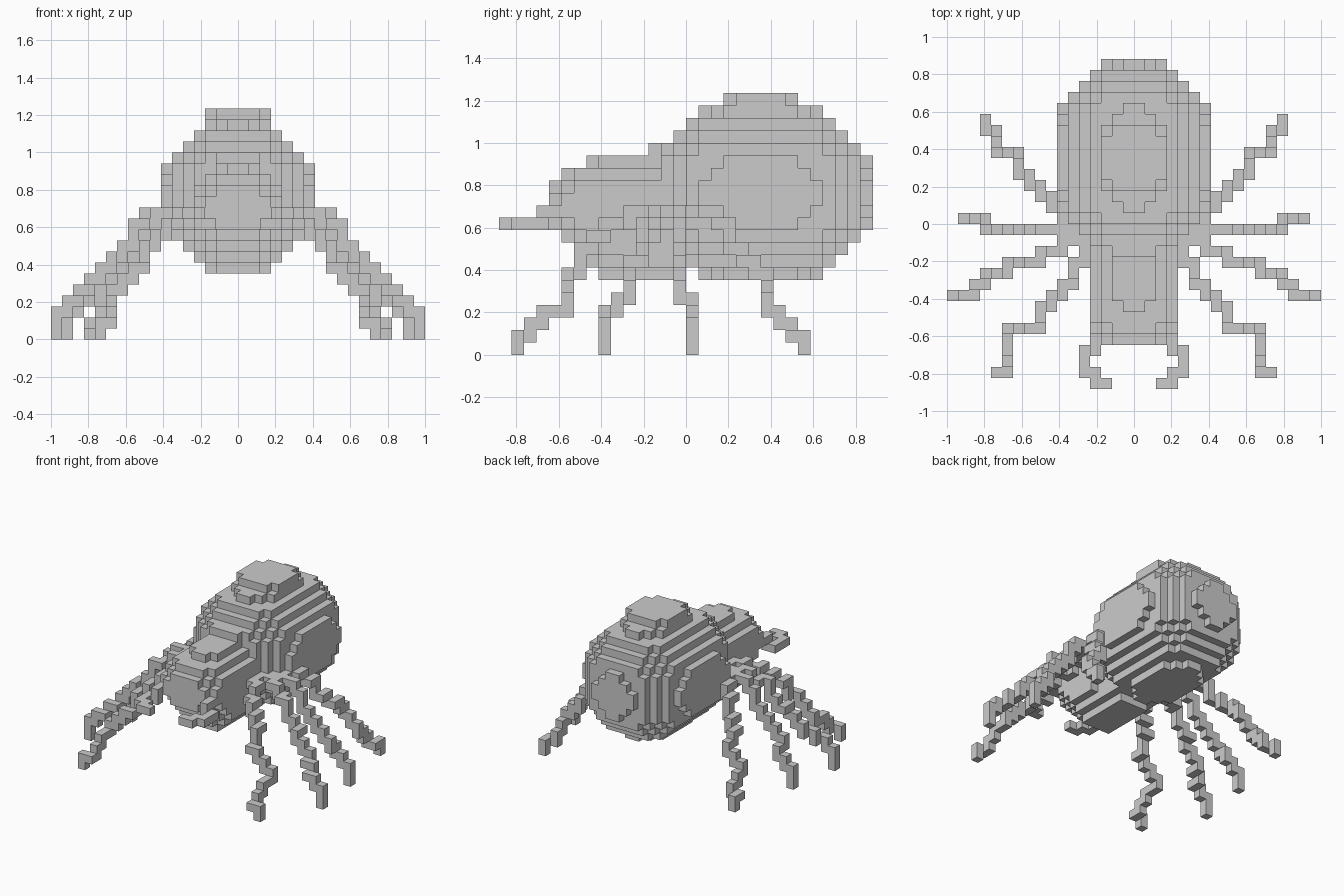
import bpy
import bmesh
from mathutils import Vector

old = bpy.data.objects.get("Cube")
if old:
    bpy.data.objects.remove(old, do_unlink=True)

CELL = 2 / 34  # edge of one block

grey = bpy.data.materials.new("plain_grey")
grey.use_nodes = True
grey.diffuse_color = (0.6, 0.6, 0.6, 1)
grey.node_tree.nodes["Principled BSDF"].inputs["Base Color"].default_value = grey.diffuse_color


def build(name, cells):
    """Skin a set of block cells with their outer faces only."""
    bm = bmesh.new()
    corners = {}

    def vert(p):
        key = tuple(p)
        if key not in corners:
            corners[key] = bm.verts.new(Vector(key) * CELL)
        return corners[key]

    for cell in cells:
        for axis in range(3):
            for side in (0, 1):
                near = list(cell)
                near[axis] += 2 * side - 1
                if tuple(near) in cells:
                    continue
                u, v = (axis + 1) % 3, (axis + 2) % 3
                loop = []
                for a, b in ((0, 0), (1, 0), (1, 1), (0, 1)):
                    p = list(cell)
                    p[axis] += side
                    p[u] += a
                    p[v] += b
                    loop.append(vert(p))
                bm.faces.new(loop if side else loop[::-1])
    mesh = bpy.data.meshes.new(name)
    bm.to_mesh(mesh)
    bm.free()
    mesh.materials.append(grey)
    obj = bpy.data.objects.new(name, mesh)
    bpy.context.collection.objects.link(obj)


def solid(rule, xs, ys, zs):
    """Cells whose centre passes the rule; x is given as distance from the middle."""
    return {(x, y, z) for x in range(-xs, xs) for y in range(*ys) for z in range(*zs)
            if rule(abs(x + 0.5), y + 0.5, z + 0.5)}


def trail(points):
    """Cells along a path, joined face to face: outward first, then down."""
    here = [int(c // 1) for c in points[0]]
    cells = {tuple(here)}
    for a, b in zip(points, points[1:]):
        a, b = Vector(a), Vector(b)
        steps = int((b - a).length * 8) + 1
        for i in range(steps + 1):
            p = a.lerp(b, i / steps)
            for axis in range(3):
                here[axis] = int(p[axis] // 1)
                cells.add(tuple(here))
    return cells


def pair(name, points):
    cells = trail(points)
    build("left_" + name, cells)
    build("right_" + name, {(-x - 1, y, z) for x, y, z in cells})


# Abdomen: a block sphere stretched along y, with a small raised cap
def abdomen(x, y, z):
    dy, dz = abs(y - 6), abs(z - 13)
    if z > 20:
        return max(x, dy) < 3 and x + dy < 4.5
    return x * x + dz * dz + max(dy - 2, 0.5) ** 2 <= 49.5


build("abdomen", solid(abdomen, 7, (-3, 15), (6, 21)))


# Head and thorax: a chamfered bar with a stepped, rounded nose and a small hump behind
def thorax(x, y, z):
    nose = abs(z - 12)
    if z > 16:
        return x < 2 and y > -3
    if z > 15 and y < -8 + x:
        return False
    if x > 3 and y > -1 - max(0, nose - 1.5):
        return False
    return x + abs(z - 11) <= 6 and y >= -12 + nose and x + nose <= 13.5 + y


build("head_and_thorax", solid(thorax, 4, (-11, 0), (6, 17)))

# Curved jaws
pair("jaw", [(2.5, -9.5, 11.5), (3.5, -9.5, 11.5), (3.5, -11.5, 11.5), (3.5, -11.5, 10.5),
             (4.5, -11.5, 10.5), (4.5, -13.5, 10.5), (3.5, -13.5, 10.5),
             (3.5, -14.5, 10.5), (2.5, -14.5, 10.5)])

# Four pairs of legs, from front to back
pair("front_leg", [(3.5, -2.5, 11.5), (5.5, -4.5, 11.2), (7.5, -7.5, 9), (8.5, -8.5, 7.2),
                   (9.2, -9.5, 5.8), (11.5, -9.5, 4.2), (11.5, -12.5, 2),
                   (11.5, -13.5, 1.5), (12.5, -13.5, 0.5)])
pair("second_leg", [(3.5, -1.5, 11.5), (6.5, -1.9, 11.5), (8.5, -3.2, 10.6), (12.5, -4.5, 5.8),
                    (15.5, -6.5, 2.5), (16.5, -6.5, 1.5), (16.5, -6.5, 0.5)])
pair("third_leg", [(3.5, -0.5, 11.5), (7.5, -0.5, 11.5), (8.5, -0.5, 10.6), (13.5, -0.5, 4.6),
                   (13.5, 0.5, 3.8), (15.5, 0.5, 1.5), (15.5, 0.5, 0.5)])
pair("back_leg", [(5.5, 0.5, 11.5), (7.5, 2.5, 11), (10.5, 5.5, 6.5), (10.5, 6.5, 5.5),
                  (12.5, 6.5, 3.5), (12.5, 8.5, 2), (13.5, 8.5, 1.8), (13.5, 9.5, 0.5)])
